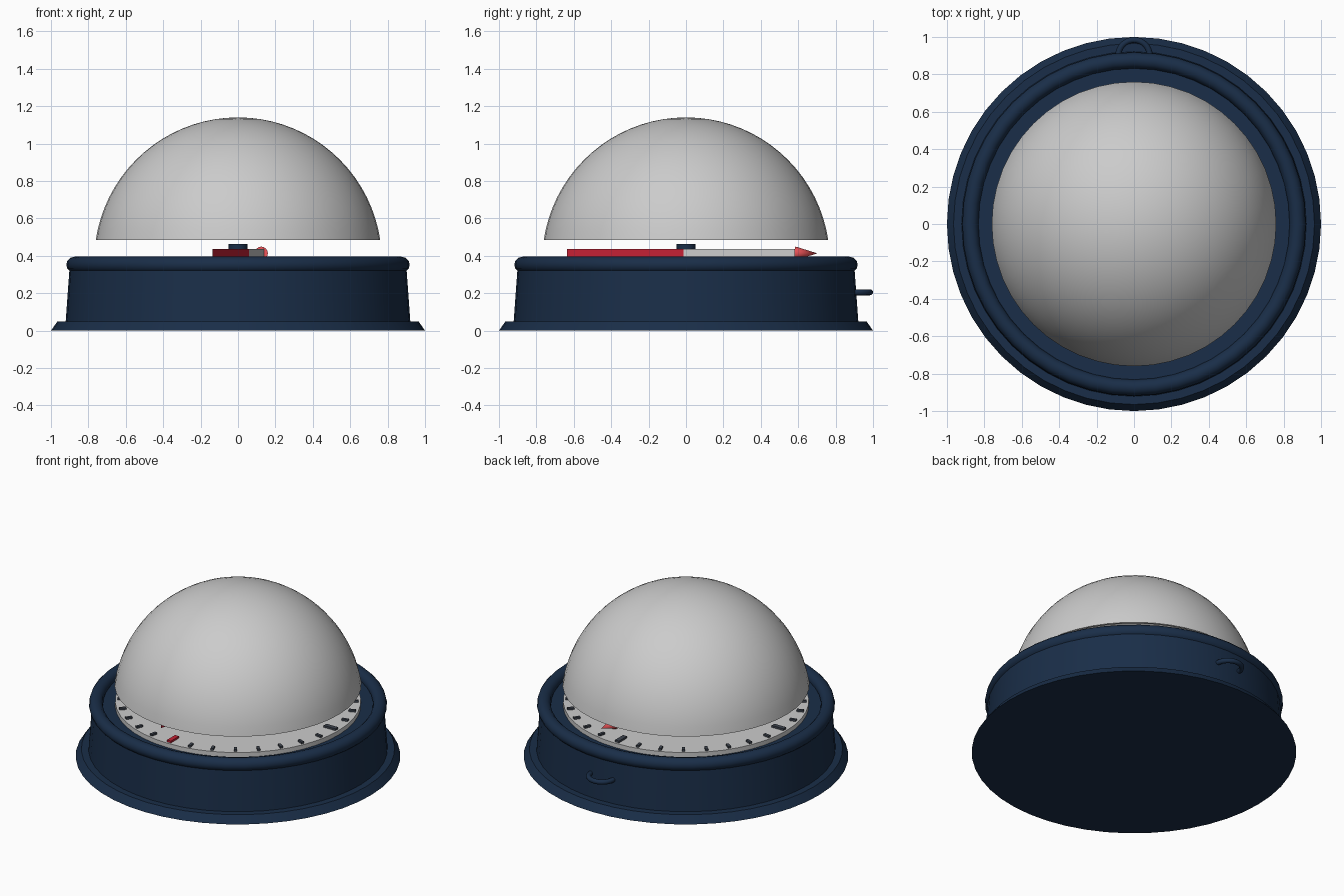
import bpy, bmesh, math
from mathutils import Matrix

if "Cube" in bpy.data.objects:
    bpy.data.objects.remove(bpy.data.objects["Cube"])


def material(name, rgb):
    m = bpy.data.materials.new(name)
    m.diffuse_color = (*rgb, 1)
    m.use_nodes = True
    m.node_tree.nodes["Principled BSDF"].inputs["Base Color"].default_value = m.diffuse_color
    return m


NAVY = material("navy", (0.010, 0.027, 0.065))
RED = material("red", (0.55, 0.015, 0.035))
LIGHT_RED = material("light_red", (0.85, 0.09, 0.10))
WHITE = material("white", (0.75, 0.76, 0.77))
DARK = material("dark_mark", (0.05, 0.06, 0.08))


def finish(bm, name, mat=None, smooth=True):
    bmesh.ops.recalc_face_normals(bm, faces=bm.faces)
    me = bpy.data.meshes.new(name)
    bm.to_mesh(me)
    bm.free()
    ob = bpy.data.objects.new(name, me)
    bpy.context.collection.objects.link(ob)
    if mat:
        me.materials.append(mat)
    if smooth:
        bpy.context.view_layer.objects.active = ob
        bpy.ops.object.select_all(action='DESELECT')
        ob.select_set(True)
        bpy.ops.object.shade_smooth_by_angle(angle=math.radians(35))
    return ob


def lathe(name, profile, mat=None, steps=48, closed=False):
    """Spin (radius, z) points around the z axis."""
    bm = bmesh.new()
    vs = [bm.verts.new((r, 0, z)) for r, z in profile]
    edges = [bm.edges.new(p) for p in zip(vs, vs[1:])]
    if closed:
        edges.append(bm.edges.new((vs[-1], vs[0])))
    bmesh.ops.spin(bm, geom=vs + edges, cent=(0, 0, 0), axis=(0, 0, 1),
                   angle=math.tau, steps=steps, use_duplicate=False)
    bmesh.ops.remove_doubles(bm, verts=bm.verts, dist=1e-5)
    return finish(bm, name, mat)


def ring(name, major, minor, z, mat, steps=48, sides=12):
    pts = [(major + minor * math.cos(i * math.tau / sides),
            z + minor * math.sin(i * math.tau / sides)) for i in range(sides)]
    return lathe(name, pts, mat, steps, closed=True)


def prism(name, outline, z0, z1, mat, turn=0):
    bm = bmesh.new()
    f = bm.faces.new([bm.verts.new((x, y, z0)) for x, y in outline])
    up = bmesh.ops.extrude_face_region(bm, geom=[f], use_keep_orig=True)["geom"]
    for v in up:
        if isinstance(v, bmesh.types.BMVert):
            v.co.z = z1
    bm.transform(Matrix.Rotation(turn, 4, 'Z'))
    return finish(bm, name, mat, smooth=False)


# Housing: flared foot, tapered body and rounded rim
lathe("foot_flange", [(0, 0), (1.0, 0), (0.965, 0.05), (0, 0.05)], NAVY)
lathe("body", [(0, 0.04), (0.922, 0.04), (0.90, 0.345), (0, 0.345)], NAVY)
ring("rim", 0.875, 0.043, 0.352, NAVY)

# Hanging loop at the back
loop = ring("hanging_loop", 0.084, 0.016, 0, NAVY, 32)
loop.location = (0, 0.9, 0.205)

# Dial plate with 32 marks, longer at the four quarters
lathe("dial", [(0, 0.34), (0.757, 0.34), (0.757, 0.375), (0, 0.375)], WHITE)
for i in range(32):
    quarter = i % 8 == 0
    w, r0 = (0.015, 0.655) if quarter else (0.009, 0.70)
    prism("dial_mark", [(-w, -r0), (-w, -0.742), (w, -0.742), (w, -r0)],
          0.37, 0.388, RED if i == 0 else DARK, i * math.tau / 32)

# Needle: two tapered halves with a cone tip
turn = -math.radians(12)
prism("needle_tail", [(-0.06, 0), (0, -0.65), (0.06, 0)], 0.395, 0.437, RED, turn)
prism("needle_head", [(0.06, 0), (0.012, 0.62), (-0.012, 0.62), (-0.06, 0)],
      0.393, 0.435, WHITE, turn)
tip = lathe("needle_tip", [(0, 0), (0.036, 0), (0, 0.118)], LIGHT_RED, 16)
tip.matrix_world = (Matrix.Rotation(turn, 4, 'Z') @ Matrix.Translation((0, 0.6, 0.413))
                    @ Matrix.Rotation(-math.pi / 2, 4, 'X'))

# Pivot pin with cap
lathe("pivot_pin", [(0, 0.37), (0.036, 0.37), (0.04, 0.436), (0.05, 0.436),
                    (0.05, 0.464), (0, 0.464)], NAVY, 24)

# Dome: thin spherical shell
start = math.asin((0.485 - 0.371) / 0.769)
n = 18
angles = [start + (math.pi / 2 - start) * i / n for i in range(n + 1)]


def arc(r):
    pts = [(r * math.cos(a), 0.371 + r * math.sin(a)) for a in angles]
    pts[-1] = (0, 0.371 + r)
    return pts


lathe("dome", arc(0.757)[::-1] + arc(0.769), None, 48)
